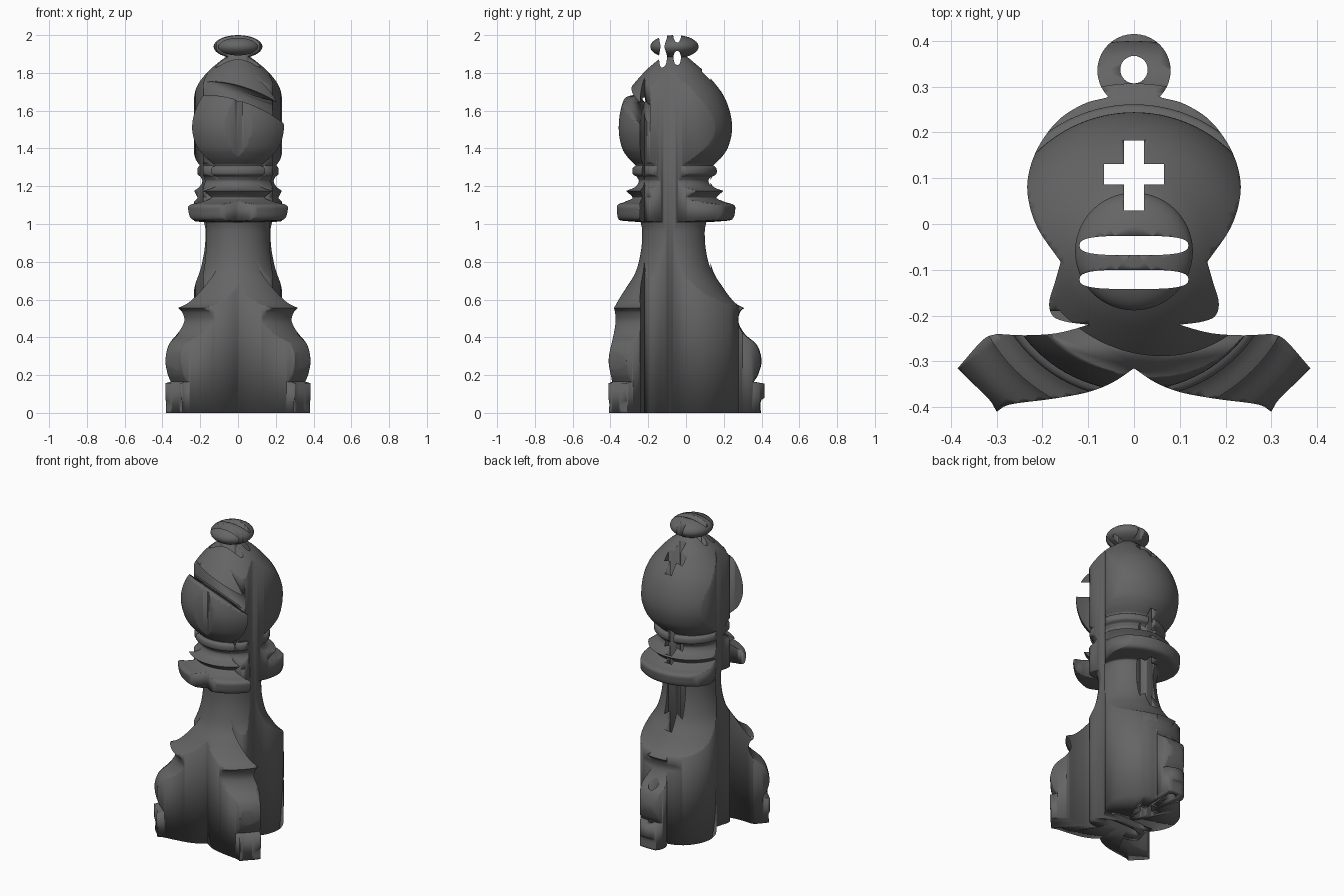
import bpy, bmesh, math
from mathutils import Vector

if "Cube" in bpy.data.objects:
    bpy.data.objects.remove(bpy.data.objects["Cube"])

AXIS_Y = -0.06   # centre line of the turned body


def smooth(pts, n=6):
    """Catmull-Rom through one run of points (ends stay sharp)."""
    if len(pts) < 3:
        return list(pts)
    p = [Vector(q) for q in pts]
    p = [2 * p[0] - p[1]] + p + [2 * p[-1] - p[-2]]
    out = []
    for i in range(1, len(p) - 2):
        a, b, c, d = p[i - 1:i + 3]
        for k in range(n):
            t = k / n
            out.append(tuple(0.5 * (2 * b + (c - a) * t + (2 * a - 5 * b + 4 * c - d) * t * t
                                    + (3 * b - a - 3 * c + d) * t ** 3)))
    return out + [tuple(pts[-1])]


def join_runs(runs):
    out = []
    for run in runs:
        for q in smooth(run):
            if not out or (Vector(q) - Vector(out[-1])).length > 1e-4:
                out.append(q)
    return out


def make(name, bm):
    bmesh.ops.recalc_face_normals(bm, faces=bm.faces)
    me = bpy.data.meshes.new(name)
    bm.to_mesh(me)
    bm.free()
    ob = bpy.data.objects.new(name, me)
    bpy.context.collection.objects.link(ob)
    return ob


def prism(name, outline, z0=-0.2, z1=2.3):
    bm = bmesh.new()
    f = bm.faces.new([bm.verts.new((x, y, z0)) for x, y in outline])
    r = bmesh.ops.extrude_face_region(bm, geom=[f])
    bmesh.ops.translate(bm, vec=(0, 0, z1 - z0),
                        verts=[v for v in r["geom"] if isinstance(v, bmesh.types.BMVert)])
    return make(name, bm)


def lathe(name, prof, steps=96):
    bm = bmesh.new()
    rings = []
    for r, z in prof:
        if r < 1e-5:
            rings.append([bm.verts.new((0, AXIS_Y, z))] * steps)
        else:
            rings.append([bm.verts.new((r * math.cos(2 * math.pi * i / steps),
                                        AXIS_Y + r * math.sin(2 * math.pi * i / steps), z))
                          for i in range(steps)])
    for a, b in zip(rings, rings[1:]):
        for i in range(steps):
            j = (i + 1) % steps
            bm.faces.new(list(dict.fromkeys((a[i], a[j], b[j], b[i]))))
    return make(name, bm)


def cut(ob, tool, op):
    m = ob.modifiers.new(tool.name, 'BOOLEAN')
    m.operation, m.object, m.solver = op, tool, 'EXACT'
    tool.hide_render = True
    bpy.context.view_layer.objects.active = ob
    bpy.ops.object.modifier_apply(modifier=m.name)
    bpy.data.objects.remove(tool)


# turned body profile (radius, height)
ball = [(0.129 * math.cos(math.radians(a)), 1.939 + 0.061 * math.sin(math.radians(a)))
        for a in range(-55, 90, 10)] + [(0, 2.0)]
body = lathe("bishop_body", join_runs([
    [(0, 0), (0.456, 0)], [(0.456, 0), (0.456, 0.06), (0.475, 0.08)],
    [(0.475, 0.08), (0.475, 0.155)], [(0.475, 0.155), (0.42, 0.165)],
    [(0.42, 0.165), (0.445, 0.21), (0.46, 0.28), (0.435, 0.36), (0.37, 0.42),
     (0.338, 0.48), (0.345, 0.53), (0.367, 0.555)],
    [(0.367, 0.555), (0.33, 0.575), (0.295, 0.61), (0.255, 0.665), (0.205, 0.75),
     (0.178, 0.86), (0.172, 0.96), (0.18, 1.01)],
    [(0.18, 1.01), (0.25, 1.015), (0.305, 1.025), (0.32, 1.07), (0.315, 1.1), (0.27, 1.115)],
    [(0.27, 1.115), (0.225, 1.135), (0.23, 1.15), (0.258, 1.175)],
    [(0.258, 1.175), (0.21, 1.195), (0.19, 1.225), (0.2, 1.25)],
    [(0.2, 1.25), (0.222, 1.265), (0.222, 1.295), (0.205, 1.31)],
    [(0.205, 1.31), (0.25, 1.355), (0.284, 1.41), (0.304, 1.5), (0.291, 1.6),
     (0.247, 1.7), (0.165, 1.8), (0.11, 1.85), (0.065, 1.885)],
]) + ball)

# slanted notch across the front of the head
bm = bmesh.new()
bmesh.ops.create_cube(bm, size=1)
for v in bm.verts:
    x, y = v.co.x * 1.2, (-0.19 if v.co.y > 0 else -0.6)
    v.co = (x, y, (1.613 if v.co.z > 0 else 1.514) - 0.357 * x - 0.43 * y)
cut(body, make("head_notch", bm), 'DIFFERENCE')

# flat bishop silhouette, right half mirrored to the left
ring = [(0.08 * math.cos(math.radians(a)), 0.335 + 0.08 * math.sin(math.radians(a)))
        for a in range(90, -46, -9)]
half = ring + join_runs([
    [(0.06, 0.276), (0.11, 0.262), (0.165, 0.227), (0.208, 0.17), (0.23, 0.11), (0.231, 0.055),
     (0.21, -0.01), (0.16, -0.083)],
    [(0.16, -0.083), (0.172, -0.125), (0.185, -0.17), (0.178, -0.2), (0.15, -0.213), (0.1, -0.22)],
    [(0.1, -0.22), (0.14, -0.232), (0.18, -0.24), (0.24, -0.243), (0.3, -0.24)],
    [(0.3, -0.24), (0.33, -0.253), (0.385, -0.315)],
    [(0.385, -0.315), (0.35, -0.35), (0.315, -0.385), (0.3, -0.41)],
    [(0.3, -0.41), (0.27, -0.394), (0.18, -0.382), (0.1, -0.367), (0.045, -0.345), (0, -0.315)],
])
half[0] = (0, 0.415)
cut(body, prism("silhouette", half + [(-x, y) for x, y in half[-2:0:-1]]), 'INTERSECT')

# holes through the silhouette: ring eye, cross and two slots
eye = [(0.03 * math.cos(i * math.pi / 16), 0.337 + 0.03 * math.sin(i * math.pi / 16)) for i in range(32)]
a, b, y0, y1, y2, y3 = 0.022, 0.065, 0.03, 0.086, 0.131, 0.182
cross = [(-a, y0), (a, y0), (a, y1), (b, y1), (b, y2), (a, y2), (a, y3),
         (-a, y3), (-a, y2), (-b, y2), (-b, y1), (-a, y1)]
cut(body, prism("eye_hole", eye), 'DIFFERENCE')
cut(body, prism("cross_hole", cross), 'DIFFERENCE')
for yc in (-0.047, -0.121):
    slot = []
    for k in range(0, 360, 12):
        c, s = math.cos(math.radians(k)), math.sin(math.radians(k))
        slot.append((math.copysign(0.119 * abs(c) ** 0.55, c),
                     yc + math.copysign(0.021 * abs(s) ** 0.75, s)))
    cut(body, prism("slot_hole", slot), 'DIFFERENCE')

# dark grey, softly shaded all over
dark = bpy.data.materials.new("dark_grey")
dark.diffuse_color = (0.13, 0.13, 0.13, 1)
dark.use_nodes = True
dark.node_tree.nodes["Principled BSDF"].inputs["Base Color"].default_value = dark.diffuse_color
body.data.materials.clear()
body.data.materials.append(dark)
for p in body.data.polygons:
    p.material_index = 0
bpy.ops.object.select_all(action='DESELECT')
body.select_set(True)
bpy.context.view_layer.objects.active = body
bpy.ops.object.shade_smooth_by_angle(angle=math.radians(100))
